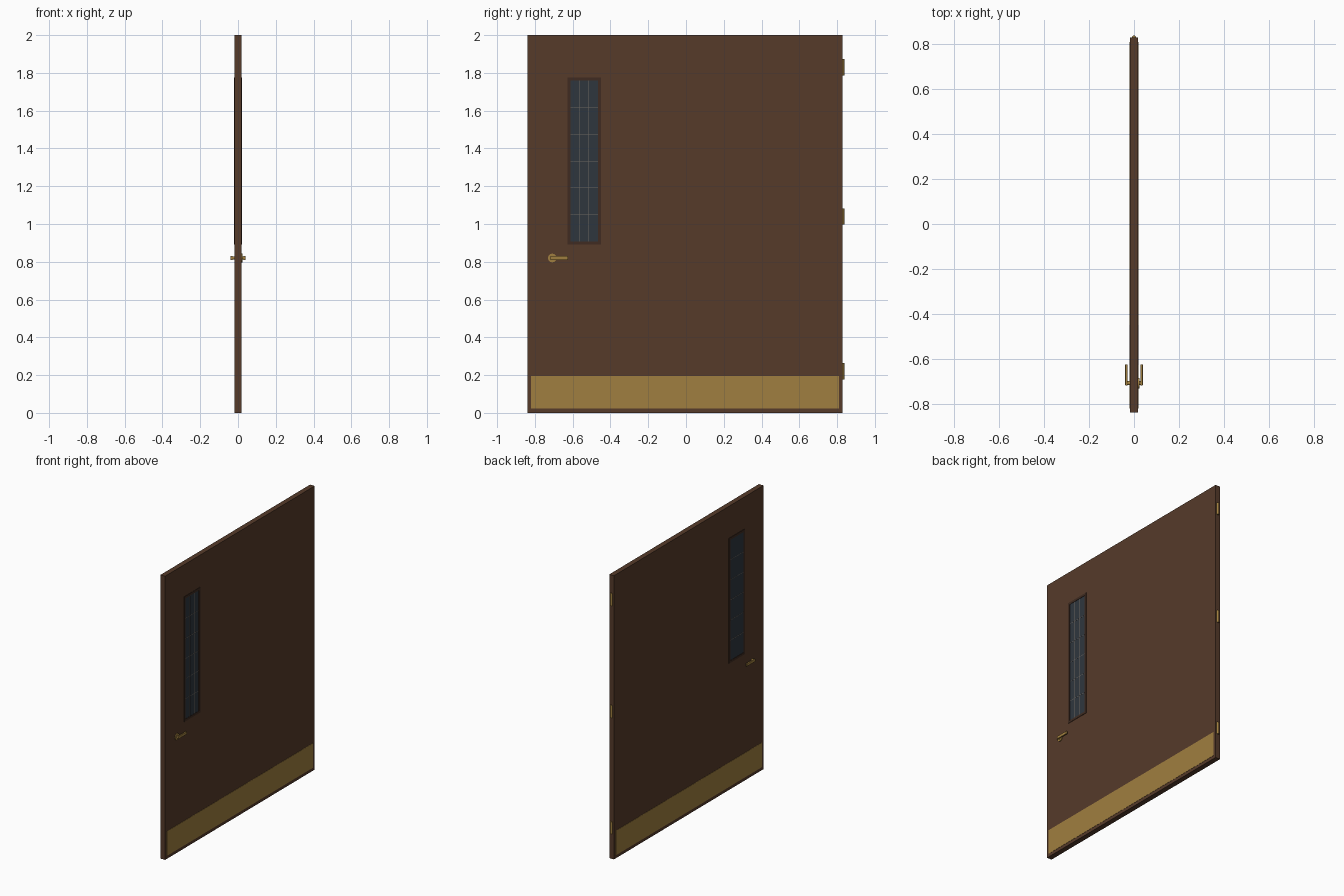
import bpy
from math import pi

if "Cube" in bpy.data.objects:
    bpy.data.objects.remove(bpy.data.objects["Cube"])


def material(name, r, g, b):
    m = bpy.data.materials.new(name)
    m.diffuse_color = (r, g, b, 1)
    m.use_nodes = True
    m.node_tree.nodes["Principled BSDF"].inputs["Base Color"].default_value = m.diffuse_color
    return m


WOOD = material("brown_wood", 0.092, 0.043, 0.023)
TRIM = material("dark_wood", 0.05, 0.024, 0.015)
BRASS = material("brass", 0.35, 0.21, 0.05)
GLASS = material("dark_glass", 0.028, 0.037, 0.048)
WIRE = material("wire", 0.16, 0.14, 0.12)


def box(name, x, y, z, mat, bevel=0):
    """Box from (min, max) ranges on each axis."""
    bpy.ops.mesh.primitive_cube_add(size=1, location=[(a + b) / 2 for a, b in (x, y, z)])
    ob = bpy.context.object
    ob.name = name
    ob.scale = [b - a for a, b in (x, y, z)]
    bpy.ops.object.transform_apply(location=False, rotation=False, scale=True)
    ob.data.materials.append(mat)
    if bevel:
        mod = ob.modifiers.new("bevel", 'BEVEL')
        mod.width = bevel
        mod.segments = 2
    return ob


def cylinder(name, loc, radius, depth, mat, along_x=False):
    bpy.ops.mesh.primitive_cylinder_add(vertices=24, radius=radius, depth=depth, location=loc,
                                        rotation=(0, pi / 2 if along_x else 0, 0))
    ob = bpy.context.object
    ob.name = name
    ob.data.materials.append(mat)
    bpy.ops.object.shade_smooth_by_angle()
    return ob


# Door slab
box("door_slab", (-0.018, 0.018), (-0.838, 0.829), (0, 2), WOOD)

# Kick plates on both faces
for side, x in (("right", (0.018, 0.0195)), ("left", (-0.0195, -0.018))):
    box("kick_plate_" + side, x, (-0.82, 0.81), (0.022, 0.195), BRASS)

# Vision panel: glass, frame bars and wire grid
Y0, Y1, Z0, Z1, W = -0.628, -0.449, 0.892, 1.775, 0.016
box("window_glass", (-0.0184, 0.0184), (Y0 + W, Y1 - W), (Z0 + W, Z1 - W), GLASS)
FX = (-0.0205, 0.0205)
for name, y in (("front", (Y0, Y0 + W)), ("back", (Y1 - W, Y1))):
    box("window_frame_" + name, FX, y, (Z0, Z1), TRIM)
for name, z in (("bottom", (Z0, Z0 + W)), ("top", (Z1 - W, Z1))):
    box("window_frame_" + name, FX, (Y0 + W, Y1 - W), z, TRIM)
WX, T = (-0.019, 0.019), 0.0013
for i in (1, 2):
    y = Y0 + W + i * (Y1 - Y0 - 2 * W) / 3
    box("wire_vertical", WX, (y - T, y + T), (Z0 + W, Z1 - W), WIRE)
for i in range(1, 6):
    z = Z0 + W + i * (Z1 - Z0 - 2 * W) / 6
    box("wire_horizontal", WX, (Y0 + W, Y1 - W), (z - T, z + T), WIRE)

# Lever handles joined by a spindle, with a rose on the right face
HY, HZ = -0.708, 0.82
cylinder("handle_spindle", (0, HY, HZ), 0.009, 0.064, BRASS, True)
cylinder("handle_rose", (0.0205, HY, HZ), 0.023, 0.007, BRASS, True)
for side, x in (("right", (0.029, 0.039)), ("left", (-0.039, -0.029))):
    box("lever_" + side, x, (-0.718, -0.624), (HZ - 0.01, HZ + 0.01), BRASS, 0.002)

# Hinge barrels on the back edge
for z in (0.22, 1.04, 1.83):
    cylinder("hinge", (0, 0.829, z), 0.009, 0.086, BRASS)
